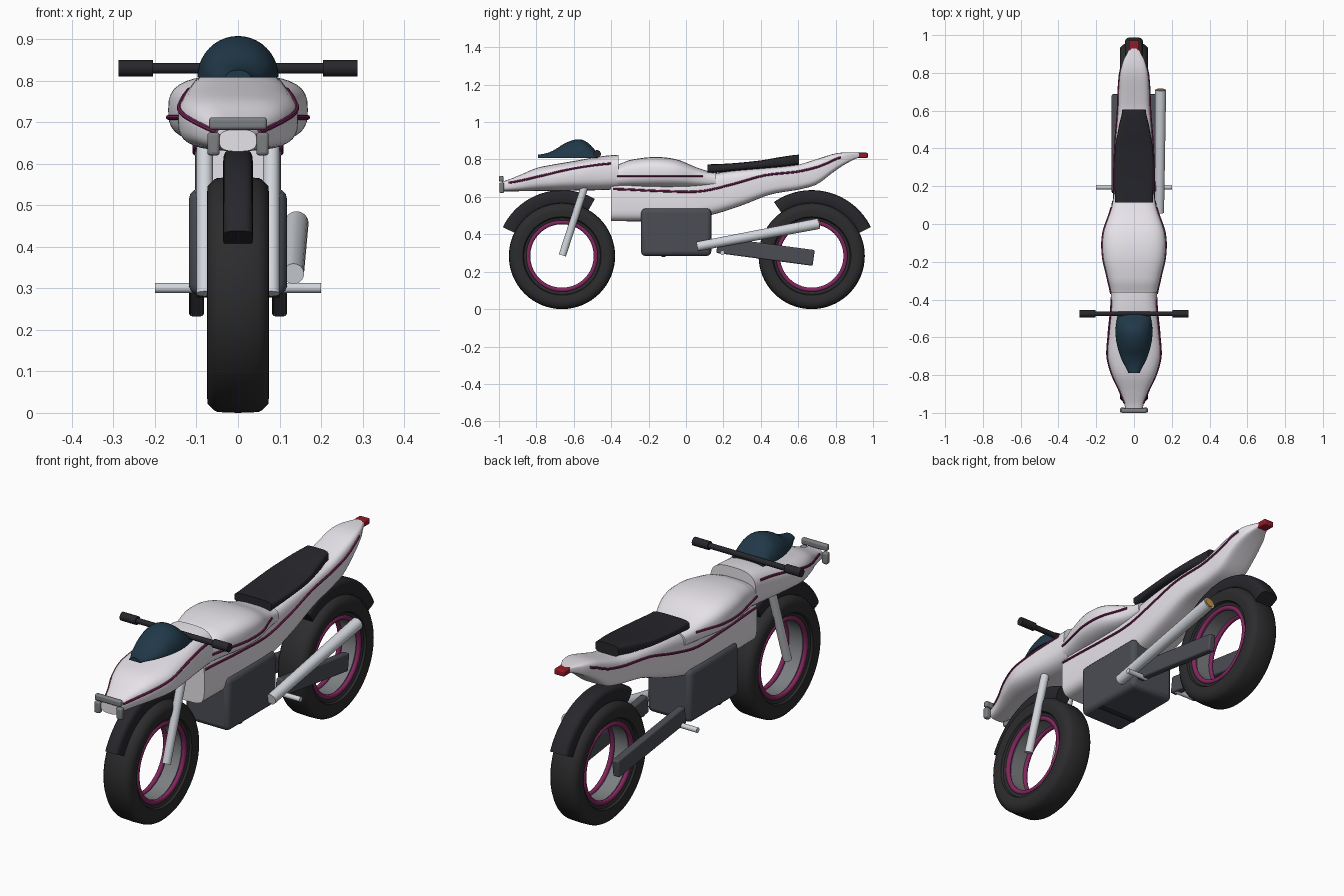
import bpy, bmesh
from math import pi, sin, cos, radians
from mathutils import Vector

if "Cube" in bpy.data.objects:
    bpy.data.objects.remove(bpy.data.objects["Cube"])


def material(name, rgb):
    m = bpy.data.materials.new(name)
    m.diffuse_color = (*rgb, 1)
    m.use_nodes = True
    m.node_tree.nodes["Principled BSDF"].inputs["Base Color"].default_value = m.diffuse_color
    return m


WHITE = material("pearl_white", (0.80, 0.77, 0.82))
BLACK = material("rubber_black", (0.025, 0.025, 0.027))
DARK = material("seat_black", (0.02, 0.02, 0.025))
SLATE = material("slate", (0.07, 0.075, 0.09))
GREY = material("grey", (0.2, 0.21, 0.22))
SILVER = material("silver", (0.65, 0.68, 0.72))
PINK = material("magenta", (0.22, 0.02, 0.11))
GLASS = material("dark_glass", (0.015, 0.04, 0.065))
RED = material("red", (0.3, 0.01, 0.02))
AMBER = material("amber", (0.6, 0.3, 0.05))


def finish(ob, mat, angle=40):
    ob.data.materials.append(mat)
    bpy.ops.object.select_all(action='DESELECT')
    ob.select_set(True)
    bpy.context.view_layer.objects.active = ob
    bpy.ops.object.shade_smooth_by_angle(angle=radians(angle))
    return ob


def skin(name, rings, mat, closed=False):
    """Joins rings of points into one skin, capped unless closed on itself."""
    bm = bmesh.new()
    vs = [[bm.verts.new(p) for p in r] for r in rings]
    n, k = len(vs), len(vs[0])
    for i in range(n if closed else n - 1):
        a, b = vs[i], vs[(i + 1) % n]
        for j in range(k):
            bm.faces.new((a[j], a[(j + 1) % k], b[(j + 1) % k], b[j]))
    if not closed:
        bm.faces.new(vs[0])
        bm.faces.new(vs[-1])
    bmesh.ops.recalc_face_normals(bm, faces=bm.faces)
    me = bpy.data.meshes.new(name)
    bm.to_mesh(me)
    bm.free()
    ob = bpy.data.objects.new(name, me)
    bpy.context.collection.objects.link(ob)
    return finish(ob, mat)


def oval(hw, hh, n, seg=36):
    """Superellipse outline."""
    def p(v):
        return (1 if v > 0 else -1) * abs(v) ** (2 / n)
    return [(hw * p(cos(2 * pi * i / seg)), hh * p(sin(2 * pi * i / seg))) for i in range(seg)]


def at(sections, y):
    """Smoothly interpolated (half width, bottom, top) at y."""
    s = sections
    i = max(k for k in range(len(s) - 1) if k == 0 or s[k][0] <= y)
    t = min(1, max(0, (y - s[i][0]) / (s[i + 1][0] - s[i][0])))
    a, b, c, d = (s[min(max(k, 0), len(s) - 1)] for k in (i - 1, i, i + 1, i + 2))
    return [0.5 * (2 * q + (r - p) * t + (2 * p - 5 * q + 4 * r - u) * t * t
                   + (3 * q - p - 3 * r + u) * t ** 3)
            for p, q, r, u in zip(a[1:], b[1:], c[1:], d[1:])]


def hull(name, sections, n, mat, steps=32):
    y0, y1 = sections[0][0], sections[-1][0]
    rings = []
    for k in range(steps + 1):
        y = y0 + (y1 - y0) * k / steps
        hw, zb, zt = at(sections, y)
        rings.append([(x, y, (zb + zt) / 2 + z) for x, z in oval(hw, (zt - zb) / 2, n)])
    return skin(name, rings, mat)


def stripes(name, sections, n, path, r=0.006):
    """A thin trim tube lying on both flanks of a hull."""
    guide = [(y, z, z, z) for y, z in path]
    for s, side in ((-1, "left"), (1, "right")):
        rings = []
        for k in range(31):
            y = path[0][0] + (path[-1][0] - path[0][0]) * k / 30
            z = at(guide, y)[0]
            hw, zb, zt = at(sections, y)
            t = min(0.98, abs(2 * (z - zb) / (zt - zb) - 1))
            x = hw * (1 - t ** n) ** (1 / n)
            rings.append([(s * x + r * cos(a * pi / 4), y, z + r * sin(a * pi / 4)) for a in range(8)])
        skin(f"{name}_{side}", rings, PINK)


def rod(name, a, b, r1, mat, r2=None, seg=24):
    a, b = Vector(a), Vector(b)
    bpy.ops.mesh.primitive_cone_add(vertices=seg, radius1=r1, radius2=r2 or r1,
                                    depth=(b - a).length, location=(a + b) / 2)
    ob = bpy.context.object
    ob.rotation_euler = (b - a).to_track_quat('Z', 'Y').to_euler()
    ob.name = name
    return finish(ob, mat)


def box(name, loc, size, mat, bevel=0.008, tilt=0):
    bpy.ops.mesh.primitive_cube_add(size=1, location=loc)
    ob = bpy.context.object
    ob.name = name
    ob.scale = size
    bpy.ops.object.transform_apply(location=False, rotation=False, scale=True)
    ob.rotation_euler = (tilt, 0, 0)
    b = ob.modifiers.new("bevel", 'BEVEL')
    b.width, b.segments = bevel, 3
    return finish(ob, mat)


def lathe(name, profile, cy, cz, mat, seg=64):
    """Spins a closed (x, radius) profile about an axle along x."""
    return skin(name, [[(x, cy + r * cos(2 * pi * k / seg), cz + r * sin(2 * pi * k / seg))
                        for x, r in profile] for k in range(seg)], mat, True)


# Wheels: tyre, open rim band and coloured rim rings; fenders above
HUB = 0.284
TYRE = [(0.035, 0.182), (0.055, 0.19), (0.06, 0.205), (0.07, 0.21), (0.075, 0.24), (0.073, 0.262),
        (0.058, 0.278), (0.053, 0.28), (0.05, 0.282), (0.0, 0.284)]
TYRE = TYRE + [(-x, r) for x, r in TYRE[-2::-1]]
for end, cy, a0, a1, hw in (("front", -0.663, 60, 154, 0.036), ("rear", 0.672, 26, 125, 0.048)):
    lathe(end + "_tyre", TYRE, cy, HUB, BLACK)
    lathe(end + "_rim", [(-0.036, 0.178), (0.036, 0.178), (0.036, 0.19), (-0.036, 0.19)], cy, HUB, GREY)
    for s, side in ((-1, "left"), (1, "right")):
        ring = [(s * 0.05 + 0.011 * cos(k * pi / 5), 0.181 + 0.012 * sin(k * pi / 5)) for k in range(10)]
        lathe(f"{end}_rim_ring_{side}", ring, cy, HUB, PINK)
    arc = []
    for k in range(25):
        a = radians(a0 + (a1 - a0) * k / 24)
        arc.append([(x, cy + (0.312 + r) * cos(a), HUB + (0.312 + r) * sin(a))
                    for x, r in oval(hw, 0.04, 3.5, 24)])
    skin(end + "_fender", arc, DARK)

# Body hulls: (y, half width, bottom, top)
COWL = [(-0.985, 0.045, 0.63, 0.682), (-0.9, 0.07, 0.63, 0.712), (-0.8, 0.115, 0.632, 0.754),
        (-0.7, 0.143, 0.632, 0.775), (-0.58, 0.14, 0.634, 0.795), (-0.46, 0.128, 0.636, 0.816),
        (-0.36, 0.122, 0.64, 0.825)]
TANK = [(-0.39, 0.118, 0.65, 0.765), (-0.3, 0.137, 0.65, 0.797), (-0.17, 0.165, 0.648, 0.813),
        (-0.05, 0.163, 0.648, 0.8), (0.08, 0.122, 0.648, 0.75), (0.16, 0.107, 0.65, 0.732)]
TAIL = [(-0.4, 0.1, 0.47, 0.69), (-0.2, 0.103, 0.47, 0.69), (0.0, 0.104, 0.476, 0.69),
        (0.15, 0.104, 0.507, 0.725), (0.3, 0.104, 0.555, 0.745), (0.45, 0.098, 0.612, 0.757),
        (0.6, 0.086, 0.638, 0.772), (0.7, 0.082, 0.667, 0.802), (0.8, 0.074, 0.74, 0.832),
        (0.87, 0.055, 0.785, 0.838), (0.93, 0.025, 0.812, 0.836)]
hull("front_cowl", COWL, 3, WHITE)
hull("tank", TANK, 3, WHITE)
hull("tail_body", TAIL, 4.5, WHITE, 44)
hull("seat", [(0.115, 0.1, 0.725, 0.774), (0.25, 0.104, 0.738, 0.78), (0.4, 0.1, 0.75, 0.795),
              (0.52, 0.08, 0.76, 0.815), (0.605, 0.062, 0.772, 0.826)], 4, DARK)

# Trim stripes
stripes("cowl_stripe", COWL, 3, [(-0.95, 0.676), (-0.8, 0.707), (-0.6, 0.752), (-0.4, 0.778)])
stripes("tank_stripe", TANK, 3, [(-0.37, 0.712), (-0.1, 0.712), (0.09, 0.712)])
stripes("tail_stripe", TAIL, 4.5, [(-0.39, 0.642), (-0.1, 0.63), (0.08, 0.63), (0.25, 0.668),
                                   (0.42, 0.715), (0.6, 0.735), (0.72, 0.765), (0.83, 0.812)])

# Windscreen: half dome with a flat underside
SCREEN = [(-0.79, 0.03, 0, 0.018), (-0.72, 0.065, 0, 0.035), (-0.64, 0.09, 0, 0.082),
          (-0.57, 0.098, 0, 0.1), (-0.52, 0.093, 0, 0.078), (-0.47, 0.085, 0, 0.028)]
rings = []
for k in range(25):
    y = -0.79 + 0.32 * k / 24
    hw, _, h = at(SCREEN, y)
    rings.append([(hw * cos(pi * i / 20), y, 0.808 + h * sin(pi * i / 20)) for i in range(21)])
skin("windscreen", rings, GLASS)

# Battery case with lower roller, and tail lamp
box("battery_case", (0, -0.053, 0.412), (0.236, 0.376, 0.256), SLATE, 0.024)
rod("case_roller", (-0.1, -0.12, 0.302), (0.1, -0.12, 0.302), 0.024, DARK)
box("tail_lamp", (0, 0.922, 0.822), (0.054, 0.1, 0.028), RED, 0.006)

# Nose bracket
box("headlamp_bar", (0, -0.988, 0.697), (0.14, 0.024, 0.03), GREY)

# Handlebar
rod("handlebar", (-0.21, -0.475, 0.83), (0.21, -0.475, 0.83), 0.013, DARK)

# Paired parts
for s, side in ((-1, "left"), (1, "right")):
    rod("fork_" + side, (s * 0.08, -0.661, 0.287), (s * 0.08, -0.52, 0.722), 0.02, SILVER)
    rod("grip_" + side, (s * 0.205, -0.475, 0.83), (s * 0.288, -0.475, 0.83), 0.02, DARK)
    box("headlamp_leg_" + side, (s * 0.059, -0.985, 0.648), (0.03, 0.026, 0.056), GREY)
    box("swingarm_" + side, (s * 0.1, 0.425, 0.308), (0.036, 0.52, 0.085), SLATE, 0.008, -0.133)
    rod("foot_peg_" + side, (s * 0.09, 0.195, 0.301), (s * 0.2, 0.195, 0.301), 0.012, SILVER)

# Exhaust with tip
rod("exhaust", (0.134, 0.06, 0.335), (0.141, 0.71, 0.457), 0.025, SILVER, 0.029)
rod("exhaust_tip", (0.141, 0.705, 0.456), (0.141, 0.713, 0.4576), 0.022, AMBER)
